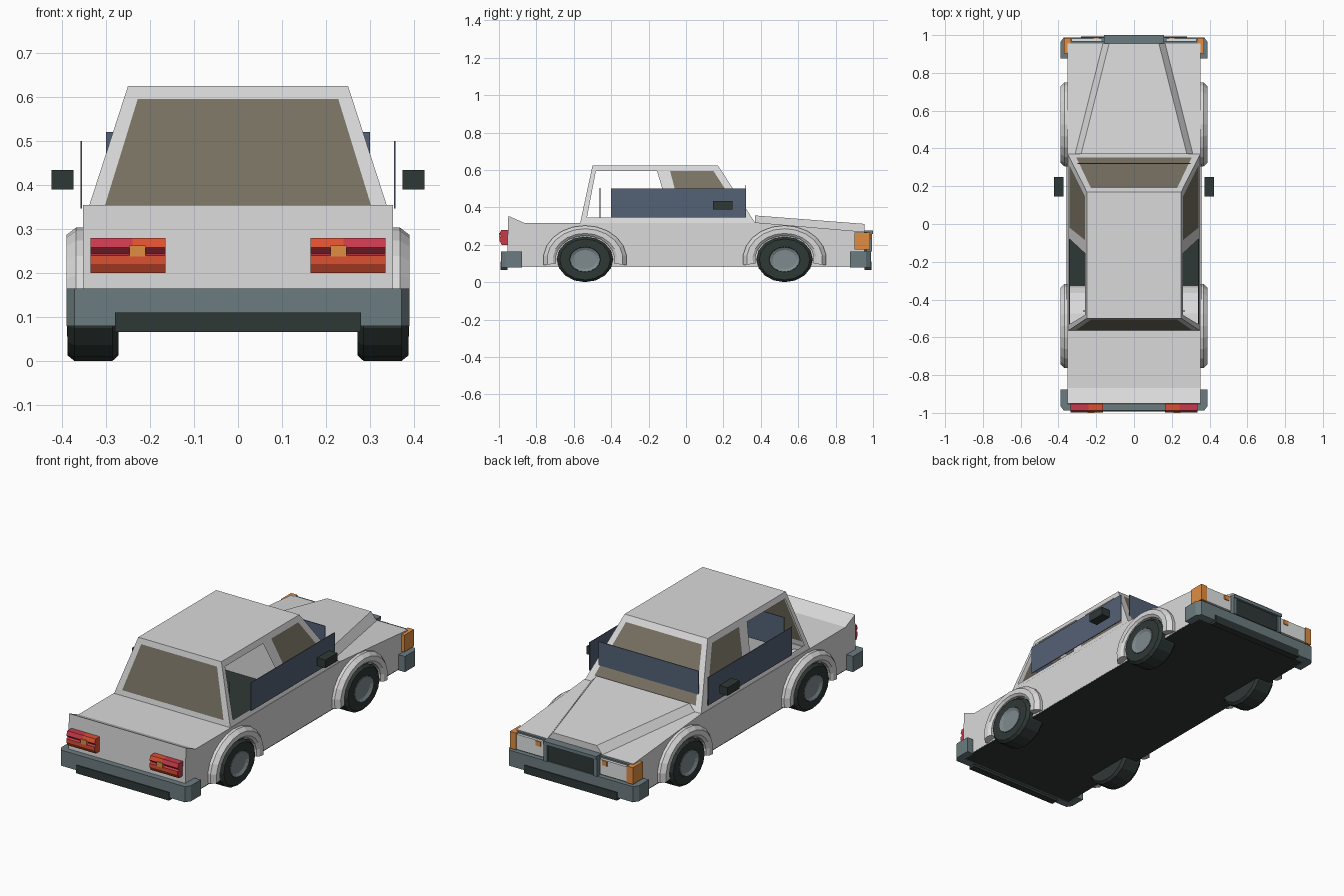
import bpy, bmesh, math

if "Cube" in bpy.data.objects:
    bpy.data.objects.remove(bpy.data.objects["Cube"])


def material(name, r, g, b):
    m = bpy.data.materials.new(name)
    m.diffuse_color = (r, g, b, 1)
    m.use_nodes = True
    m.node_tree.nodes["Principled BSDF"].inputs["Base Color"].default_value = m.diffuse_color
    return m


BODY = material("body light grey", 0.70, 0.70, 0.70)
GLASS = material("brown glass", 0.19, 0.17, 0.125)
SLATE = material("slate blue", 0.088, 0.12, 0.18)
DARK = material("dark rubber", 0.028, 0.04, 0.037)
METAL = material("bumper grey", 0.15, 0.20, 0.215)
HUB = material("hub grey", 0.21, 0.255, 0.27)
RED = material("lamp red", 0.58, 0.042, 0.07)
ORED = material("lamp orange red", 0.72, 0.08, 0.03)
AMBER = material("amber", 0.75, 0.27, 0.055)
LAMP = material("headlamp white", 0.76, 0.77, 0.77)


def finish(name, bm, mats, rule=None):
    bmesh.ops.remove_doubles(bm, verts=bm.verts[:], dist=1e-5)
    bmesh.ops.recalc_face_normals(bm, faces=bm.faces[:])
    if rule:
        for f in bm.faces:
            f.material_index = rule(f.calc_center_median(), f.normal)
    me = bpy.data.meshes.new(name)
    bm.to_mesh(me)
    bm.free()
    for m in mats:
        me.materials.append(m)
    ob = bpy.data.objects.new(name, me)
    bpy.context.collection.objects.link(ob)
    return ob


def loft(name, rings, mats, rule=None, wrap=False):
    """Skin closed rings of points, capped at the ends unless wrapped."""
    bm = bmesh.new()
    vs = [[bm.verts.new(p) for p in ring] for ring in rings]
    n = len(vs[0])
    for i in range(len(vs) if wrap else len(vs) - 1):
        a, b = vs[i], vs[(i + 1) % len(vs)]
        for j in range(n):
            k = (j + 1) % n
            bm.faces.new((a[j], a[k], b[k], b[j]))
    if not wrap:
        bm.faces.new(vs[0])
        bm.faces.new(vs[-1])
    return finish(name, bm, mats, rule)


def box(name, x0, x1, y0, y1, z0, z1, mat):
    return loft(name, [[(x0, y0, z), (x1, y0, z), (x1, y1, z), (x0, y1, z)] for z in (z0, z1)], [mat])


def prism_x(name, prof, x0, x1, mats, rule=None):
    return loft(name, [[(x, y, z) for y, z in prof] for x in (x0, x1)], mats, rule)


def lathe(name, prof, s, cy, mat, a0=0.0, a1=None, n=16):
    """Turn an (r, x) profile about the wheel axis, squashed in height."""
    wrap = a1 is None
    span = 2 * math.pi if wrap else a1 - a0
    rings = []
    for i in range(n if wrap else n + 1):
        a = a0 + span * i / n
        rings.append([(s * x, cy + r * math.cos(a), 0.122 + 0.81 * r * math.sin(a)) for r, x in prof])
    return loft(name, rings, [mat], wrap=wrap)


def sheet(bm, rows, skip=()):
    """Grid of quads from rows of points, leaving out the skipped cells."""
    for i in range(len(rows) - 1):
        for j in range(len(rows[0]) - 1):
            if (i, j) not in skip:
                bm.faces.new([bm.verts.new(p) for p in
                              (rows[i][j], rows[i][j + 1], rows[i + 1][j + 1], rows[i + 1][j])])


# Front body with raised bonnet panel
def bonnet_ring(y, zs, xs, zc, xc):
    half = [(0.352, 0.088), (0.352, zs), (xs, zs), (xc, zc)]
    return [(x, y, z) for x, z in half] + [(-x, y, z) for x, z in reversed(half)]


loft("bonnet", [bonnet_ring(0.37, 0.32, 0.312, 0.357, 0.28),
                bonnet_ring(0.955, 0.27, 0.165, 0.312, 0.132)], [BODY])

# Rear body with boot lip, and floor
prism_x("boot", [(-0.958, 0.088), (-0.95, 0.355), (-0.867, 0.318), (-0.56, 0.318), (-0.56, 0.088)],
        -0.352, 0.352, [BODY])
box("floor", -0.351, 0.351, -0.955, 0.953, 0.083, 0.092, DARK)

# Cabin shell: sheets with window openings
ZS = (0.317, 0.345, 0.595, 0.625)
YS = ((-0.565, -0.535, -0.08, -0.02, 0.33, 0.37),
      (-0.56, -0.53, -0.08, -0.02, 0.308, 0.352),
      (-0.506, -0.482, -0.155, -0.085, 0.147, 0.19),
      (-0.50, -0.48, -0.155, -0.085, 0.13, 0.17))
XIN = (0.315, 0.305, 0.228, 0.22)


def edge_x(z):
    return 0.35 - 0.3247 * (z - 0.317)


cabin, panes = bmesh.new(), bmesh.new()
for s in (-1, 1):
    side = [[(s * edge_x(z), y, z) for y in ys] for z, ys in zip(ZS, YS)]
    sheet(cabin, side, {(1, 1), (1, 3)})
    sheet(panes, [side[1][3:5], side[2][3:5]])
for end in (0, -1):
    rows = [[(x, ys[end], z) for x in (-edge_x(z), -xi, xi, edge_x(z))]
            for z, ys, xi in zip(ZS, YS, XIN)]
    sheet(cabin, rows, {(1, 1)})
    sheet(panes, [rows[1][1:3], rows[2][1:3]])
sheet(cabin, [[(s * edge_x(0.625), y, 0.625) for y in YS[3]] for s in (-1, 1)])
finish("cabin", cabin, [BODY])
finish("window_glass", panes, [GLASS])

# Loose slate panels around the cabin
box("front_panel", -0.30, 0.30, 0.318, 0.322, 0.35, 0.52, SLATE)
box("rear_panel", -0.27, 0.27, -0.462, -0.458, 0.34, 0.505, SLATE)

for s in (-1, 1):
    tag = "left" if s < 0 else "right"

    def sbox(name, x0, x1, *rest):
        box(tag + "_" + name, s * x0, s * x1, *rest)

    # Doors, lining, side panel, mirror
    sbox("door", 0.346, 0.352, -0.565, 0.372, 0.088, 0.318, BODY)
    sbox("lining", 0.340, 0.3455, -0.56, 0.37, 0.09, 0.316, DARK)
    sbox("side_panel", 0.354, 0.358, -0.40, 0.32, 0.347, 0.50, SLATE)
    sbox("mirror", 0.374, 0.424, 0.145, 0.248, 0.39, 0.434, DARK)

    # Wheels and arches
    for cy, end in ((-0.54, "rear"), (0.527, "front")):
        pre = tag + "_" + end
        lathe(pre + "_tyre", [(0, 0.272), (0.135, 0.272), (0.15, 0.285), (0.15, 0.372),
                              (0.135, 0.387), (0.083, 0.387), (0.08, 0.375), (0, 0.375)], s, cy, DARK)
        lathe(pre + "_hub", [(0, 0.37), (0.081, 0.37), (0.081, 0.389), (0.063, 0.381), (0, 0.381)],
              s, cy, HUB)
        lathe(pre + "_arch", [(0.224, 0.35), (0.224, 0.368), (0.203, 0.39), (0.172, 0.39),
                              (0.157, 0.38), (0.157, 0.35)], s, cy, BODY, -0.17, math.pi + 0.17, 12)
    lathe(tag + "_wheel_well", [(0, 0.26), (0.215, 0.26), (0.215, 0.345), (0, 0.345)],
          s, -0.54, BODY, 0, math.pi, 10)

    # Tail lamps: two ribbed blocks, coloured by height
    prof = [(-0.94, 0.2), (-0.985, 0.2), (-0.997, 0.221), (-0.997, 0.24), (-0.984, 0.245),
            (-0.997, 0.258), (-0.988, 0.28), (-0.94, 0.28)]
    prism_x(tag + "_tail_lamp_outer", prof, s * 0.24, s * 0.335, [RED, ORED],
            lambda c, n: 0 if c.z > 0.237 else 1)
    prism_x(tag + "_tail_lamp_inner", prof, s * 0.165, s * 0.24, [RED, ORED],
            lambda c, n: 0 if 0.241 < c.z < 0.26 and abs(n.x) < 0.5 else 1)
    sbox("tail_indicator", 0.21, 0.247, -1.0, -0.98, 0.238, 0.263, AMBER)

    # Head lamps and corner indicators
    sbox("head_lamp_surround", 0.16, 0.335, 0.94, 0.968, 0.168, 0.268, METAL)
    sbox("head_lamp", 0.17, 0.332, 0.95, 0.983, 0.178, 0.26, LAMP)
    sbox("small_indicator", 0.185, 0.215, 0.96, 0.988, 0.232, 0.258, AMBER)
    sbox("corner_indicator", 0.333, 0.37, 0.90, 0.985, 0.175, 0.266, AMBER)

# Wrap-round bumpers with dark lower strips
for s, end in ((-1, "rear"), (1, "front")):
    half = [(0.35, 0.877), (0.39, 0.877), (0.39, 0.962), (0.372, 0.988)]
    outline = half + [(-x, y) for x, y in reversed(half)] + [(-0.35, 0.945), (0.35, 0.945)]
    loft(end + "_bumper", [[(x, s * y, z) for x, y in outline] for z in (0.08, 0.165)], [METAL])
    box(end + "_bumper_strip", -0.28, 0.28, s * 0.955, s * 0.993, 0.066, 0.11, DARK)

# Grille: frame, dark centre, projecting rails
box("grille_frame", -0.16, 0.16, 0.94, 0.982, 0.165, 0.275, METAL)
box("grille_centre", -0.138, 0.138, 0.96, 0.988, 0.168, 0.258, DARK)
box("grille_top_rail", -0.16, 0.16, 0.95, 1.0, 0.258, 0.276, METAL)
for s in (-1, 1):
    box("grille_side_rail", s * 0.14, s * 0.16, 0.95, 0.995, 0.165, 0.26, METAL)
